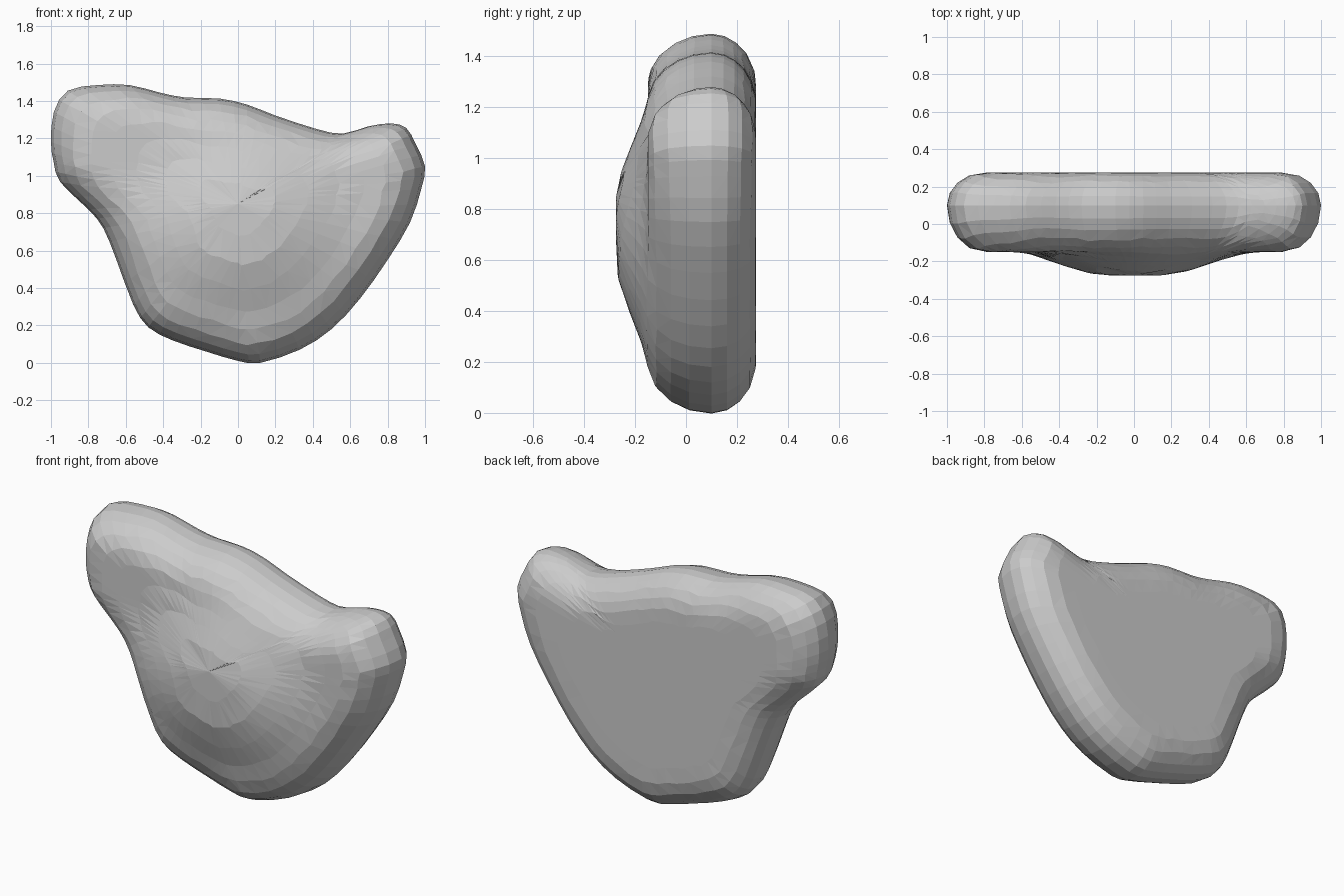
import bpy, bmesh, math, random
from mathutils import Vector
from mathutils.geometry import intersect_point_line

if "Cube" in bpy.data.objects:
    bpy.data.objects.remove(bpy.data.objects["Cube"])

random.seed(4)

# Front outline (x, z), clockwise from the left horn
outline = [(-1.0, 1.18), (-.985, 1.34), (-.91, 1.455), (-.75, 1.485), (-.58, 1.485),
           (-.42, 1.445), (-.28, 1.418), (-.1, 1.413), (.05, 1.38), (.2, 1.322), (.42, 1.25),
           (.56, 1.225), (.70, 1.265), (.82, 1.28), (.9, 1.255), (.95, 1.17), (1.0, 1.05),
           (.98, .93), (.92, .75), (.8, .55), (.65, .34), (.5, .18), (.33, .07), (.12, .0),
           (0, .01), (-.17, .06), (-.35, .12), (-.48, .19), (-.56, .31), (-.65, .55),
           (-.72, .72), (-.8, .82), (-.95, .965), (-.985, 1.07)]
pts = [Vector(p) for p in outline]
n = len(pts)


def spline(i, t):
    a, b, c, d = (pts[(i + k) % n] for k in (-1, 0, 1, 2))
    return .5 * (2 * b + (c - a) * t + (2 * a - 5 * b + 4 * c - d) * t * t
                 + (3 * b - a - 3 * c + d) * t ** 3)


rim = [spline(i, t) for i in range(n) for t in (0, .5)]
m = len(rim)
centre = Vector((0, .85))


def edge_distance(p):
    best = 9
    for i in range(m):
        a, b = rim[i], rim[(i + 1) % m]
        q, t = intersect_point_line(p, a, b)
        q = a.lerp(b, max(0, min(1, t)))
        best = min(best, (p - q.to_2d()).length)
    return best


def smooth(t):
    t = max(0, min(1, t))
    return t * t * (3 - 2 * t)


# Rounded rim, flat back, bulging front
def depth(p, front):
    t = min(1, edge_distance(p) / .2)
    f = math.sqrt(max(0, 1 - (1 - t) ** 2))
    if not front:
        return .1 + .175 * f
    dz = p.y - .72
    r = math.hypot(p.x / .68, dz / (.56 if dz > 0 else .58))
    return .1 - .25 * f - .125 * smooth((1 - r) / .8)


bm = bmesh.new()
rim_verts = [bm.verts.new((p.x, .1, p.y)) for p in rim]
scales = [.985, .945, .88, .79, .68, .54, .38, .2]
for front in (True, False):
    prev = rim_verts
    for k, s in enumerate(scales):
        ring = []
        for p in rim:
            q = centre + (p - centre) * s
            if s < .9:
                q += Vector((random.uniform(-.006, .006), random.uniform(-.006, .006)))
            ring.append(bm.verts.new((q.x, depth(q, front), q.y)))
        for i in range(m):
            j = (i + 1) % m
            bm.faces.new((prev[i], prev[j], ring[j], ring[i]))
        prev = ring
    tip = bm.verts.new((centre.x, depth(centre, front), centre.y))
    for i in range(m):
        bm.faces.new((prev[i], prev[(i + 1) % m], tip))

# Merge crowded inner points, then cut into flat triangular facets
bmesh.ops.remove_doubles(bm, verts=bm.verts, dist=.012)
bmesh.ops.triangulate(bm, faces=bm.faces)
bmesh.ops.recalc_face_normals(bm, faces=bm.faces)
mesh = bpy.data.meshes.new("rounded_stone")
bm.to_mesh(mesh)
bm.free()
body = bpy.data.objects.new("rounded_stone", mesh)
bpy.context.collection.objects.link(body)
